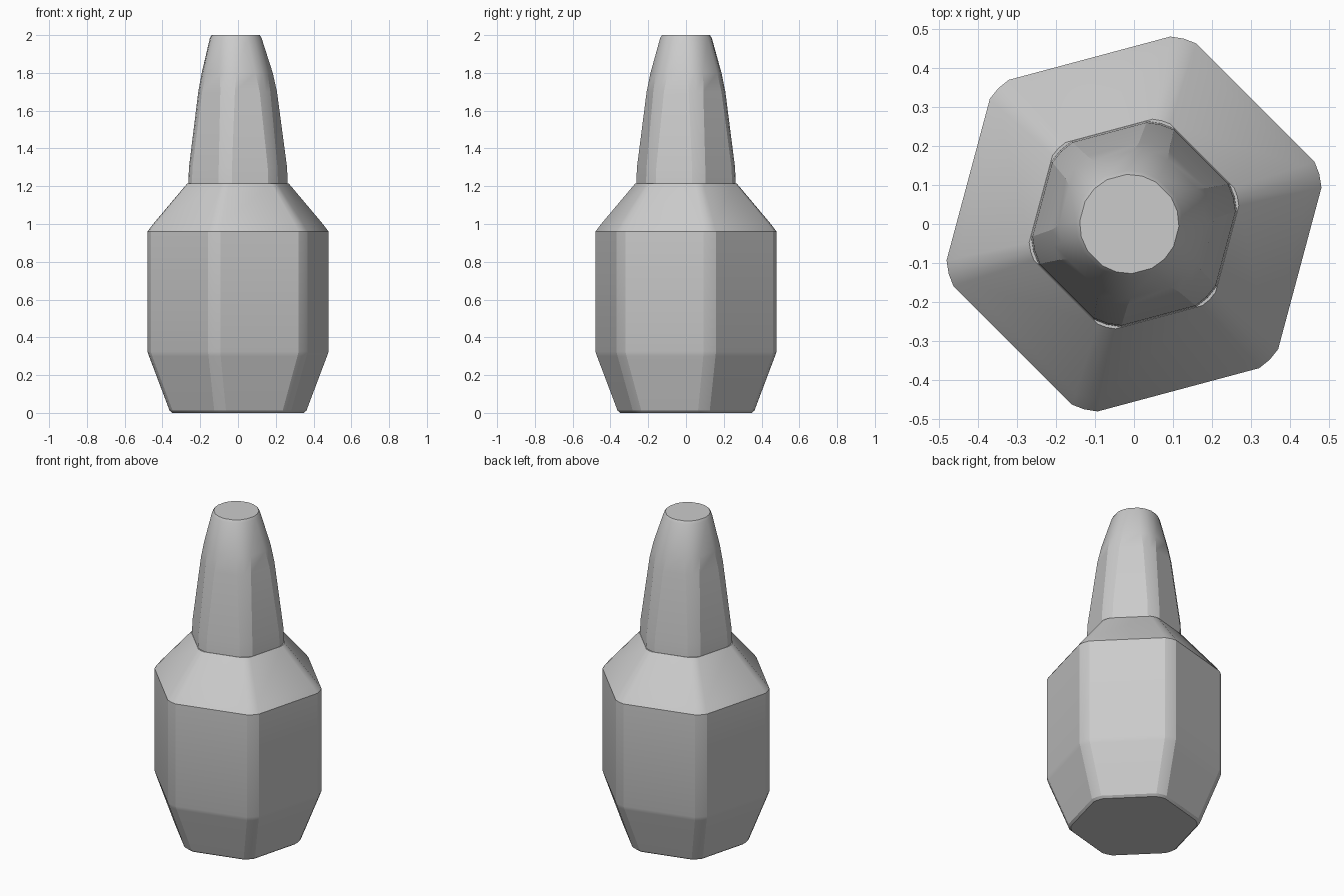
import bpy, bmesh, math

cube = bpy.data.objects.get("Cube")
if cube:
    bpy.data.objects.remove(cube, do_unlink=True)

grey = bpy.data.materials.new("plain grey")
grey.use_nodes = True
colour = (0.6, 0.6, 0.6, 1)
grey.diffuse_color = colour
grey.node_tree.nodes["Principled BSDF"].inputs["Base Color"].default_value = colour

TURN = math.radians(15)


def ring_points(z, radius, spread, roundness, offset):
    """Six-sided ring with three points per softened corner."""
    points = []
    for k in range(6):
        corner = TURN + k * math.pi / 3
        for step in (-1, 0, 1):
            delta = math.radians(spread) * step
            # Blend from a straight-sided hexagon to a circle
            side = math.cos(math.pi / 6) / math.cos(math.pi / 6 - abs(delta))
            if step == 0:
                edge = math.cos(math.pi / 6) / math.cos(math.pi / 6 - math.radians(spread))
                side = edge * 0.5 + 0.5 * min(1, edge * 1.01)
            r = radius * (side * (1 - roundness) + roundness)
            a = corner + delta
            points.append((r * math.cos(a) + offset, r * math.sin(a), z))
    return points


def loft(name, sections):
    bm = bmesh.new()
    rings = [[bm.verts.new(p) for p in ring_points(*s)] for s in sections]
    n = len(rings[0])
    for low, high in zip(rings, rings[1:]):
        for i in range(n):
            j = (i + 1) % n
            bm.faces.new((low[i], low[j], high[j], high[i]))
    bm.faces.new(rings[0][::-1])
    bm.faces.new(rings[-1])
    mesh = bpy.data.meshes.new(name)
    bm.to_mesh(mesh)
    bm.free()
    mesh.materials.append(grey)
    obj = bpy.data.objects.new(name, mesh)
    bpy.context.collection.objects.link(obj)
    bpy.ops.object.select_all(action="DESELECT")
    obj.select_set(True)
    bpy.context.view_layer.objects.active = obj
    bpy.ops.object.shade_smooth_by_angle(angle=math.radians(22))
    return obj


# Sections: height, corner radius, corner spread in degrees, roundness, x shift
loft("body", [
    (0.0, 0.37, 5, 0, 0),
    (0.012, 0.385, 5, 0, 0),
    (0.30, 0.498, 4, 0, 0),
    (0.325, 0.507, 4, 0, 0),
    (0.96, 0.507, 4, 0, 0),
    (1.0, 0.475, 4, 0, 0),
    (1.215, 0.285, 5, 0, 0),
])

loft("neck", [
    (1.21, 0.284, 8, 0, 0),
    (1.30, 0.280, 8, 0, 0),
    (1.70, 0.226, 11, 0.1, -0.002),
    (1.80, 0.202, 14, 0.3, -0.004),
    (1.985, 0.140, 18, 0.8, -0.012),
    (2.0, 0.130, 18, 0.8, -0.012),
])
